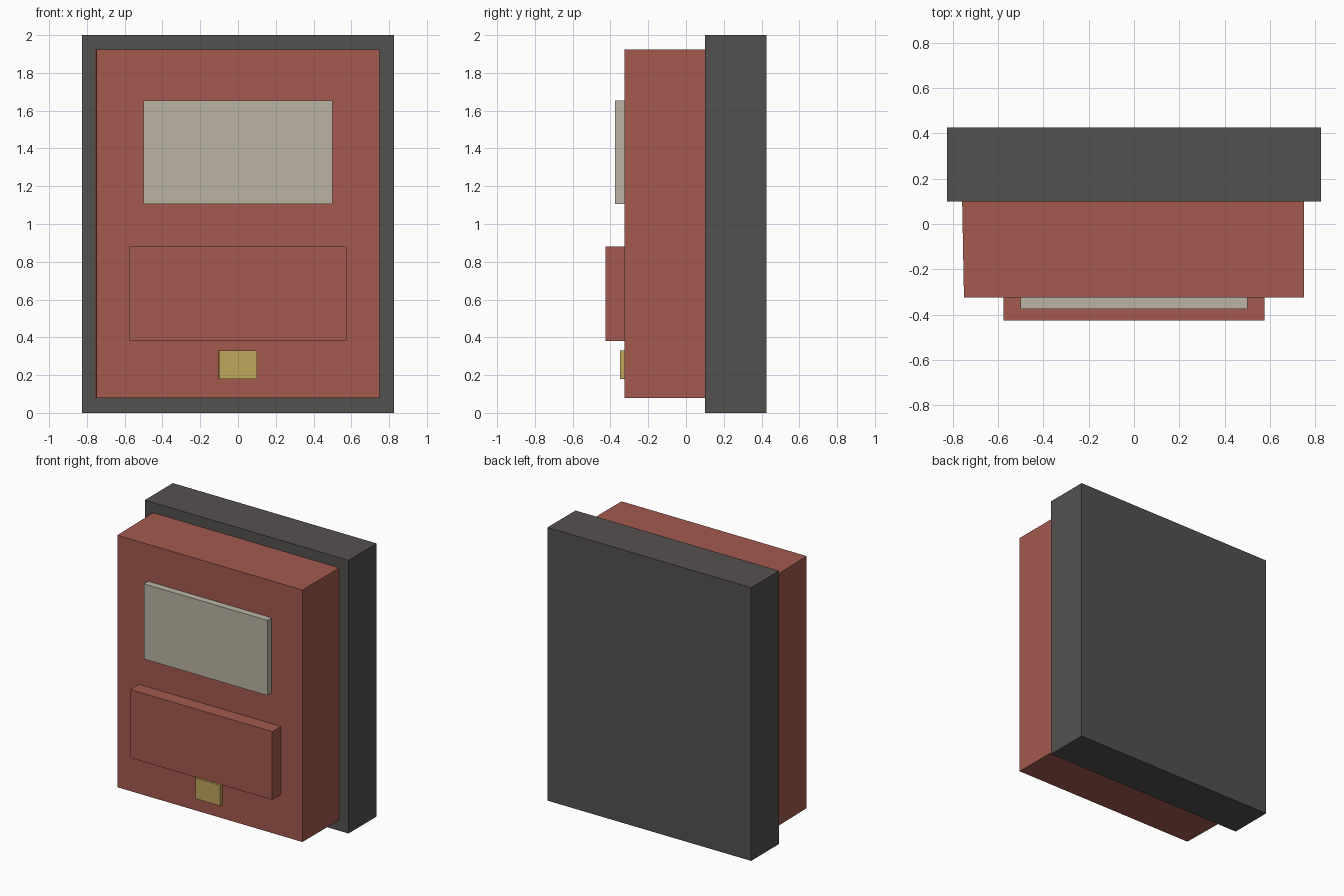
import bpy
import bmesh

if "Cube" in bpy.data.objects:
    bpy.data.objects.remove(bpy.data.objects["Cube"])


def material(name, rgb):
    """Flat material from 0-255 sRGB values, stored as linear."""
    def lin(c):
        c /= 255
        return c / 12.92 if c <= 0.04045 else ((c + 0.055) / 1.055) ** 2.4
    m = bpy.data.materials.new(name)
    m.diffuse_color = (*[lin(c) for c in rgb], 1)
    m.use_nodes = True
    m.node_tree.nodes["Principled BSDF"].inputs["Base Color"].default_value = m.diffuse_color
    return m


def box(name, x, y, z, mat, left_flare=0.0):
    """Box from ranges; left_flare pushes the rear of the left side outward."""
    bm = bmesh.new()
    bmesh.ops.create_cube(bm, size=1)
    for v in bm.verts:
        rear_left = v.co.x < 0 and v.co.y > 0
        v.co = [r[0] + (c + 0.5) * (r[1] - r[0]) for c, r in zip(v.co, (x, y, z))]
        if rear_left:
            v.co.x -= left_flare
    me = bpy.data.meshes.new(name)
    bm.to_mesh(me)
    bm.free()
    me.materials.append(mat)
    ob = bpy.data.objects.new(name, me)
    bpy.context.collection.objects.link(ob)
    return ob


dark = material("dark grey", (84, 81, 80))
red = material("brick red", (163, 90, 78))
cream = material("pale stone", (186, 180, 164))
gold = material("dull gold", (193, 167, 92))

# Rear housing
box("back_case", (-0.825, 0.825), (0.10, 0.425), (0, 2), dark)
# Main body, left side opening slightly towards the rear
box("front_body", (-0.75, 0.75), (-0.325, 0.10), (0.08, 1.925), red, 0.008)
# Raised plates on the front, seated slightly into the body
box("upper_panel", (-0.50, 0.50), (-0.375, -0.315), (1.105, 1.655), cream)
box("lower_panel", (-0.575, 0.575), (-0.425, -0.315), (0.38, 0.88), red)
box("latch_plate", (-0.10, 0.10), (-0.35, -0.315), (0.18, 0.33), gold, 0.005)
